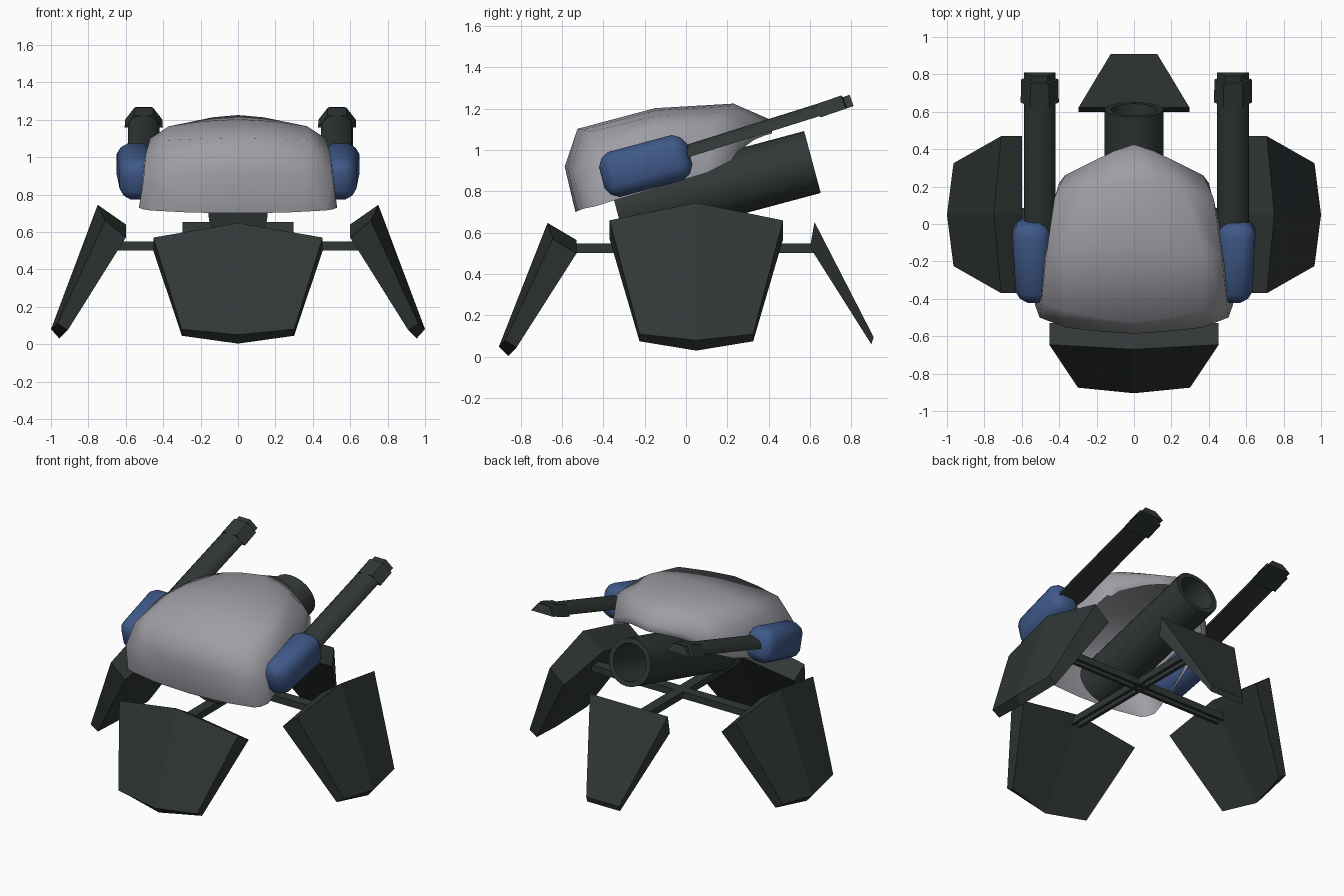
import bpy, bmesh, math
from mathutils import Vector

if "Cube" in bpy.data.objects:
    bpy.data.objects.remove(bpy.data.objects["Cube"])


def material(name, rgb):
    m = bpy.data.materials.new(name)
    m.diffuse_color = (*rgb, 1)
    m.use_nodes = True
    m.node_tree.nodes["Principled BSDF"].inputs["Base Color"].default_value = m.diffuse_color
    return m


DARK = material("dark_green_grey", (0.030, 0.039, 0.037))
GREY = material("light_grey", (0.34, 0.34, 0.375))
BLUE = material("blue", (0.050, 0.100, 0.250))


def make(name, verts, faces, mat, smooth=None):
    me = bpy.data.meshes.new(name)
    me.from_pydata(verts, [], faces)
    bm = bmesh.new()
    bm.from_mesh(me)
    bmesh.ops.remove_doubles(bm, verts=bm.verts, dist=1e-5)
    bmesh.ops.recalc_face_normals(bm, faces=bm.faces)
    bm.to_mesh(me)
    bm.free()
    me.materials.append(mat)
    ob = bpy.data.objects.new(name, me)
    bpy.context.collection.objects.link(ob)
    if smooth:
        smooth_by_angle(ob, smooth)
    return ob


def smooth_by_angle(ob, degrees):
    bpy.ops.object.select_all(action='DESELECT')
    ob.select_set(True)
    bpy.context.view_layer.objects.active = ob
    bpy.ops.object.shade_smooth_by_angle(angle=math.radians(degrees))


def lathe(name, x, start, tilt, stations, n, mat, smooth=None, arc=2 * math.pi):
    """Rings of (distance, half width, height) along an axis tilted up from +y.
    An arc of pi gives a half-round section with a flat base."""
    d = Vector((0, math.cos(tilt), math.sin(tilt)))
    up = Vector((0, -math.sin(tilt), math.cos(tilt)))
    o = Vector((x, *start))
    steps = n if arc > 4 else n - 1
    verts, faces = [], []
    for t, w, h in stations:
        for k in range(n):
            a = arc * k / steps
            verts.append(o + d * t + Vector((w * math.cos(a), 0, 0)) + up * h * math.sin(a))
    for r in range(len(stations) - 1):
        for k in range(n):
            j = (k + 1) % n
            faces.append((r * n + k, r * n + j, r * n + n + j, r * n + n + k))
    last = (len(stations) - 1) * n
    faces += [tuple(range(n))[::-1], tuple(range(last, last + n))]
    return make(name, verts, faces, mat, smooth)


def leg(name, place, half_top, half_bot, corners):
    """Slab; corners give (side, middle) as (outward, z) for outer top, inner top,
    inner bottom and outer bottom edges."""
    verts = []
    for i, (side, mid) in enumerate(corners):
        w = half_top if i < 2 else half_bot
        for u, (d, z) in ((-w, side), (0, mid), (w, side)):
            verts.append((*place(u, d), z))
    faces = []
    for i in range(4):
        a, b = 3 * i, 3 * ((i + 1) % 4)
        for k in (0, 1):
            faces.append((a + k, a + k + 1, b + k + 1, b + k))
    faces += [(0, 3, 6, 9), (2, 5, 8, 11)]
    make(name, verts, faces, DARK)


def beam(name, centre, length, along_x):
    """Channel with its groove facing down."""
    prof = [(-.036, -.023), (-.036, .023), (.036, .023), (.036, -.023),
            (.014, -.023), (.014, .005), (-.014, .005), (-.014, -.023)]
    verts = []
    for e in (-length / 2, length / 2):
        for p, z in prof:
            x, y = (e, p) if along_x else (p, e)
            verts.append((centre[0] + x, centre[1] + y, centre[2] + z))
    faces = [(k, (k + 1) % 8, (k + 1) % 8 + 8, k + 8) for k in range(8)]
    faces += [tuple(range(8)), tuple(range(8, 16))]
    make(name, verts, faces, DARK)


# Shell, open below: rows run front to back, each from lower edge to ridge, mirrored in x
rows = [
    [(.505, -.48, .72), (.47, -.50, .715), (.28, -.525, .705), (0, -.535, .70)],
    [(.53, -.43, .73), (.505, -.50, .88), (.36, -.555, .915), (0, -.587, .92)],
    [(.525, -.37, .75), (.495, -.42, 1.01), (.38, -.46, 1.09), (0, -.525, 1.103)],
    [(.495, -.20, .80), (.47, -.17, 1.10), (.37, -.15, 1.165), (0, -.15, 1.203)],
    [(.43, .10, .89), (.425, .14, 1.125), (.27, .18, 1.185), (0, .23, 1.225)],
    [(.40, .22, .95), (.37, .26, 1.02), (.21, .34, 1.10), (0, .425, 1.14)],
    [(.37, .22, .95), (.33, .25, .99), (.19, .33, 1.05), (0, .415, 1.08)],
]
sv, sf = [], []
for row in rows:
    half = row[:3]
    (hx, hy, hz), (_, ry, rz) = row[2:]
    half.append((hx * .5, ry + (hy - ry) * .4, rz + (hz - rz) * .3))   # soft crown
    sv += half + [row[3]] + [(-x, y, z) for x, y, z in half[::-1]]
for r in range(6):
    for k in range(8):
        sf.append((r * 9 + k, r * 9 + k + 1, r * 9 + k + 10, r * 9 + k + 9))
make("shell", sv, sf, GREY, 78)

# Large tilted tube with an open rear end
lathe("main_tube", 0, (-.33, .69), math.radians(15),
      [(0, .158, .155), (.975, .158, .155), (.975, .124, .122), (.55, .124, .122)], 24, DARK, 40)

for s, side, bx in ((-1, "left", -.504), (1, "right", .53)):
    # Rounded side pods, narrowing toward the front
    bpy.ops.mesh.primitive_cube_add(size=1, location=(s * .547, -.195, .923),
                                    rotation=(math.radians(15), 0, 0))
    pod = bpy.context.object
    pod.name = side + "_pod"
    pod.scale = (.196, .44, .225)
    bpy.ops.object.transform_apply(location=False, rotation=False, scale=True)
    for v in pod.data.vertices:
        if v.co.x * s > 0:
            v.co.x += s * (.008 if v.co.y > 0 else -.015)
    pod.data.materials.append(BLUE)
    bev = pod.modifiers.new("bevel", 'BEVEL')
    bev.width = .06
    bev.segments = 2
    bev.profile = .4
    bpy.ops.object.modifier_apply(modifier="bevel")
    smooth_by_angle(pod, 50)
    # Half-round barrels with angular muzzles
    lathe(side + "_barrel", bx, (-.06, .943), math.radians(17.4),
          [(0, .085, .062), (.76, .085, .062)], 8, DARK, 40, math.pi)
    lathe(side + "_muzzle", bx, (.65, 1.158), math.radians(19),
          [(0, .102, .078), (.13, .1, .078), (.135, .085, .066), (.17, .085, .066)],
          4, DARK, None, math.pi)
    # Wide side legs
    leg(side + "_leg", lambda u, d: (s * d, u + .05), .42, .275,
        [((.71, .66), (.75, .745)), ((.60, .57), (.60, .64)),
         ((.91, .075), (.955, .03)), ((.965, .11), (1.0, .08))])

# Front and rear legs
leg("front_leg", lambda u, d: (u, -d), .453, .30,
    [((.645, .57), (.67, .648)), ((.53, .50), (.53, .565)),
     ((.82, .045), (.86, .003)), ((.875, .08), (.905, .05))])
leg("rear_leg", lambda u, d: (u, d), .297, .125,
    [((.622, .652), (.622, .652)), ((.60, .53), (.60, .53)),
     ((.897, .06), (.897, .06)), ((.908, .095), (.908, .095))])

# Crossed beams joining the legs
beam("cross_beam", (0, .05, .525), 1.32, True)
beam("long_beam", (0, .03, .525), 1.2, False)
